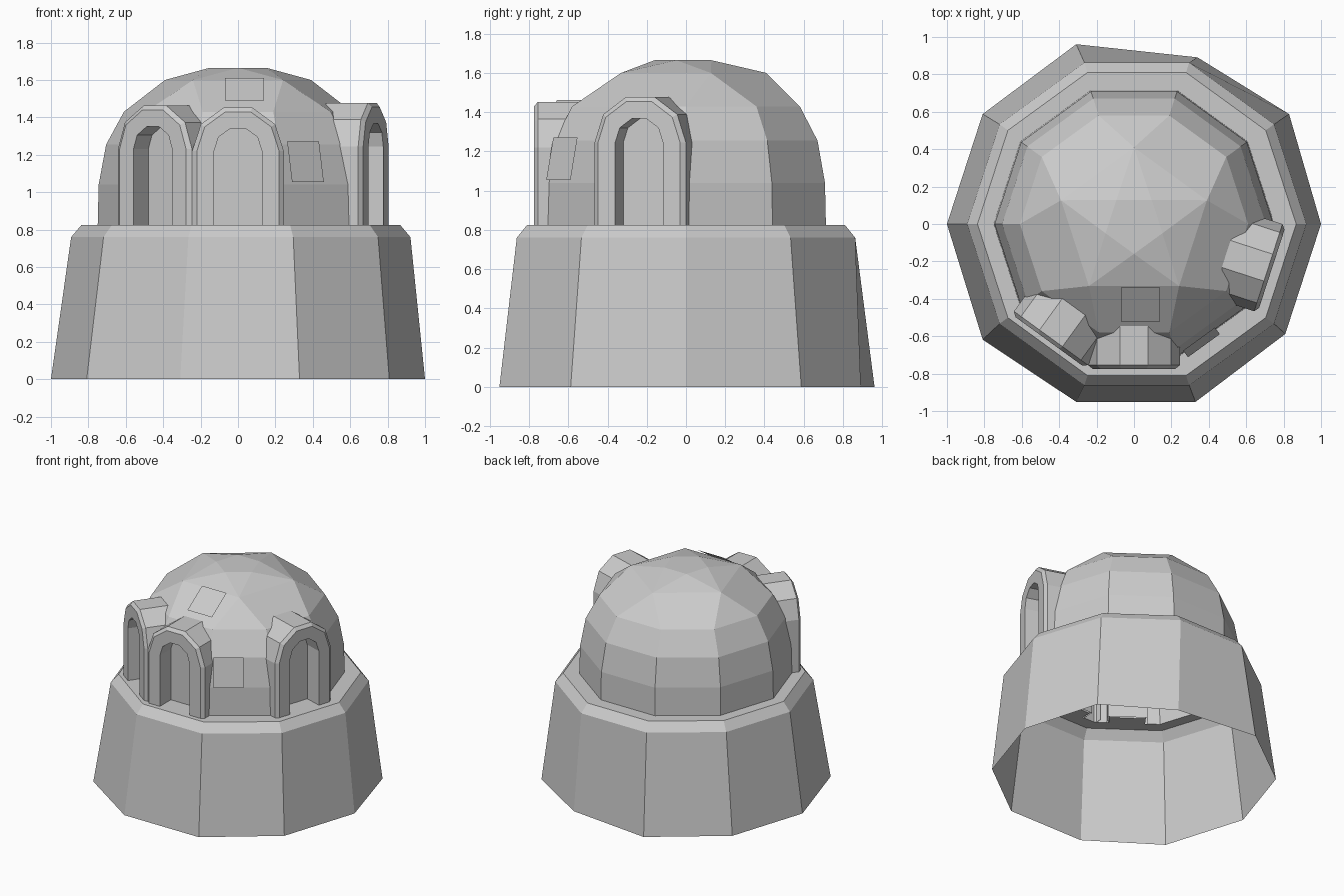
import bpy
import bmesh
from math import sin, cos, radians
from mathutils import Vector

if "Cube" in bpy.data.objects:
    bpy.data.objects.remove(bpy.data.objects["Cube"], do_unlink=True)

stone = bpy.data.materials.new("stone grey")
stone.use_nodes = True
GREY = (0.6, 0.6, 0.6, 1)
stone.diffuse_color = GREY
stone.node_tree.nodes["Principled BSDF"].inputs["Base Color"].default_value = GREY

LEDGE = 0.825
SPRING = 1.22


def finish(bm, name, recalc=True):
    if recalc:
        bmesh.ops.recalc_face_normals(bm, faces=bm.faces)
    mesh = bpy.data.meshes.new(name)
    bm.to_mesh(mesh)
    bm.free()
    mesh.materials.append(stone)
    obj = bpy.data.objects.new(name, mesh)
    bpy.context.collection.objects.link(obj)
    return obj


def ring(count, radius, z, start=0, shift=0):
    step = 360 / count
    return [Vector((shift + radius * cos(radians(start + i * step)),
                    radius * sin(radians(start + i * step)), z)) for i in range(count)]


def place(side, depth, z, angle):
    """Point at a distance from the axis in a direction, moved sideways."""
    a = radians(angle)
    return Vector((depth * cos(a) - side * sin(a), depth * sin(a) + side * cos(a), z))


def arch(radius, depth, angle, lift=0, bottom=LEDGE):
    """Round-headed outline in five segments; depth may depend on height."""
    pts = [(-radius, bottom)]
    pts += [(-radius * cos(radians(36 * i)), SPRING + lift + radius * sin(radians(36 * i)))
            for i in range(6)]
    pts.append((radius, bottom))
    return [place(s, depth(z) if callable(depth) else depth, z, angle) for s, z in pts]


def loft(bm, sections, closed):
    rows = [[bm.verts.new(p) for p in section] for section in sections]
    for a, b in zip(rows, rows[1:]):
        n = len(a)
        for i in range(n if closed else n - 1):
            j = (i + 1) % n
            bm.faces.new((a[i], a[j], b[j], b[i]))
    return rows


# Tapered ten-sided base, open below, with a slightly uneven foot
bm = bmesh.new()
foot = ring(10, 1.0, 0)
foot[4 - 1].y += 0.01
foot[2].x += 0.03
foot[2].y -= 0.06
foot[1].x += 0.02
foot[6].y -= 0.03
foot[8].x += 0.02
rows = loft(bm, [foot, ring(10, 0.907, 0.76, shift=0.015),
                 ring(10, 0.852, LEDGE, shift=0.015), ring(10, 0.75, LEDGE)], True)
finish(bm, "base_wall")

# Faceted dome: ten-sided rings below, two opposed pentagons on top
bm = bmesh.new()
points = []
for radius, z in ((0.75, LEDGE), (0.745, 1.04), (0.705, 1.255), (0.61, 1.43)):
    points += ring(10, radius, z)
points += ring(5, 0.41, 1.6, 90) + ring(5, 0.16, 1.665, -90)
verts = [bm.verts.new(p) for p in points]
bmesh.ops.convex_hull(bm, input=verts)
bmesh.ops.dissolve_limit(bm, angle_limit=radians(1), verts=bm.verts, edges=bm.edges)
dome = finish(bm, "dome")

# Three arched porches: name, direction, extra height
PORCHES = (("front_porch", -90, 0.0), ("right_porch", -126, 0.01), ("left_porch", -18, 0.025))


def hood_back(z):
    return 0.66 - 0.55 * max(0, z - SPRING)


cut = bmesh.new()
for name, angle, lift in PORCHES:
    bm = bmesh.new()
    rows = loft(bm, [arch(0.245, hood_back, angle, lift), arch(0.245, 0.755, angle, lift),
                     arch(0.22, 0.775, angle, lift), arch(0.128, 0.775, angle, lift),
                     arch(0.128, 0.64, angle, lift)], False)
    lip, back = rows[-2], rows[-1]
    bm.faces.new(back)
    bm.faces.new((lip[0], back[0], back[-1], lip[-1]))
    finish(bm, name)
    ends = loft(cut, [arch(0.14, 0.625, angle, lift, 0.7), arch(0.14, 0.9, angle, lift, 0.7)], True)
    for end in ends:
        cut.faces.new(end)

# Cut the doorways out of the dome, then open its underside
cutter = finish(cut, "doorway_cutter")
cutter.hide_render = True
mod = dome.modifiers.new("doorways", "BOOLEAN")
mod.operation = "DIFFERENCE"
mod.solver = "EXACT"
mod.object = cutter
bpy.context.view_layer.objects.active = dome
bpy.ops.object.modifier_apply(modifier=mod.name)
bpy.data.objects.remove(cutter, do_unlink=True)
bm = bmesh.new()
bm.from_mesh(dome.data)
floor = [f for f in bm.faces if max(v.co.z for v in f.verts) < LEDGE + 0.001]
bmesh.ops.delete(bm, geom=floor, context="FACES")
bm.to_mesh(dome.data)
bm.free()


# Thin plates held just off the dome
def plate(name, angle, left, right, low, high):
    bm = bmesh.new()
    corners = ((left, *low), (right, *low), (right, *high), (left, *high))
    bm.faces.new([bm.verts.new(place(s, d, z, angle)) for s, d, z in corners])
    finish(bm, name, recalc=False)


plate("roof_plate", -90, -0.07, 0.14, (0.52, 1.49), (0.34, 1.61))
plate("wall_plate", -54, -0.185, 0.025, (0.746, 1.055), (0.702, 1.27))
